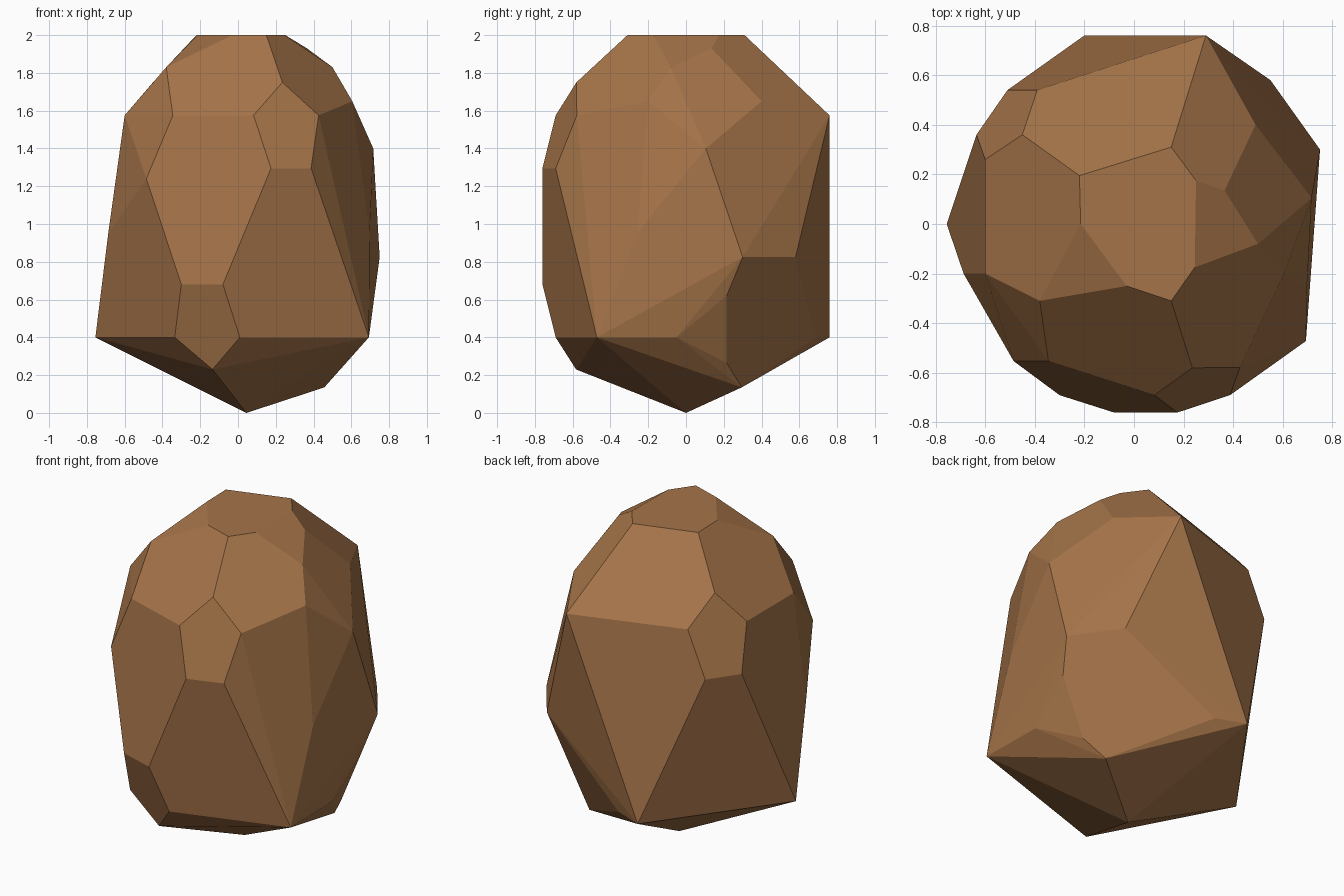
import bpy, bmesh
from mathutils import Vector

if "Cube" in bpy.data.objects:
    bpy.data.objects.remove(bpy.data.objects["Cube"])

# Corner points of the boulder, grouped by height: z -> (x, y)
LAYERS = {
    2.00: [(-.22, .195), (-.215, 0), (-.03, -.25), (.15, -.31), (.245, -.175), (.25, .175), (.15, .31)],
    1.93: [(.365, .135)],
    1.83: [(.5, -.08), (-.38, -.31)],
    1.75: [(.235, -.58), (-.45, .36)],
    1.65: [(.605, -.2), (.49, .4)],
    1.575: [(-.345, -.553), (.082, -.69), (.427, -.578), (-.6, -.2), (-.6, .26), (-.39, .54), (.29, .76)],
    1.40: [(.716, .105)],
    1.295: [(.175, -.76), (.387, -.69), (-.51, .54), (-.635, .36)],
    1.24: [(-.485, -.553)],
    0.95: [(.697, -.26), (-.687, -.2)],
    0.825: [(.75, .3), (.55, .58)],
    0.68: [(-.08, -.76), (-.3, -.69)],
    0.62: [(.705, .215)],
    0.40: [(.693, -.472), (.685, -.05), (.01, -.69), (-.335, -.58), (-.755, 0), (-.2, .76), (-.02, .69)],
    0.265: [(.556, .215)],
    0.23: [(-.135, -.582)],
    0.135: [(.457, .295)],
    0.0: [(.045, 0)],
}
# Corners (x, y) of the one hollow facet, low at the back right
HOLLOW = {(.75, .3), (.55, .58), (-.02, .69), (.457, .295), (.556, .215), (.705, .215)}

bm = bmesh.new()
hollow = set()
for z, ring in LAYERS.items():
    for x, y in ring:
        v = bm.verts.new(Vector((x, y, z)))
        if (x, y) in HOLLOW:
            hollow.add(v)

# Wrap the corners in flat facets
bmesh.ops.convex_hull(bm, input=bm.verts[:])
hollow = {v for v in hollow if v.is_valid}

# Replace the bulging facets with a single hollow one
bulge = [f for f in bm.faces if all(v in hollow for v in f.verts)]
bmesh.ops.delete(bm, geom=bulge, context='FACES')
bmesh.ops.holes_fill(bm, edges=[e for e in bm.edges if e.is_boundary], sides=0)

# Merge nearly level triangles into clean facets
bmesh.ops.delete(bm, geom=[v for v in bm.verts if not v.link_faces], context='VERTS')
bmesh.ops.dissolve_limit(bm, angle_limit=0.09, verts=bm.verts[:], edges=bm.edges[:])
bmesh.ops.recalc_face_normals(bm, faces=bm.faces[:])

mesh = bpy.data.meshes.new("boulder")
bm.to_mesh(mesh)
bm.free()

stone = bpy.data.materials.new("brown stone")
stone.diffuse_color = (.376, .174, .066, 1)
stone.use_nodes = True
stone.node_tree.nodes["Principled BSDF"].inputs["Base Color"].default_value = stone.diffuse_color
mesh.materials.append(stone)
bpy.context.collection.objects.link(bpy.data.objects.new("boulder", mesh))
